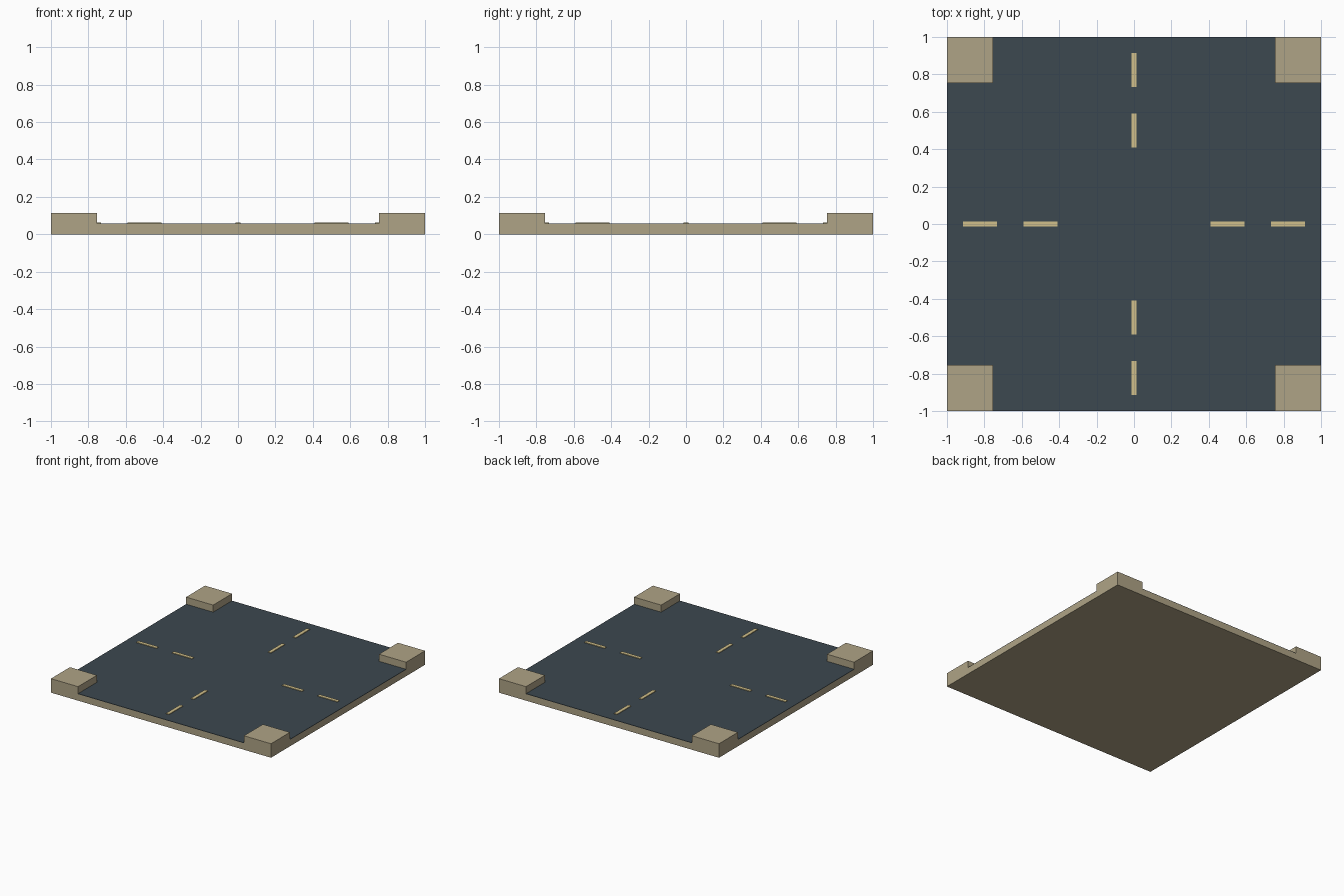
import bpy
import bmesh
from mathutils import Vector

if "Cube" in bpy.data.objects:
    bpy.data.objects.remove(bpy.data.objects["Cube"])


def material(name, rgb):
    m = bpy.data.materials.new(name)
    m.diffuse_color = (*rgb, 1)
    m.use_nodes = True
    m.node_tree.nodes["Principled BSDF"].inputs["Base Color"].default_value = m.diffuse_color
    return m


STONE = material("stone", (0.43, 0.37, 0.24))
ASPHALT = material("asphalt", (0.045, 0.065, 0.08))
PAINT = material("road_paint", (0.64, 0.53, 0.26))

HALF = 1.0        # half width of the tile
ROAD = 0.754      # half width of each road
BASE_TOP = 0.054
ROAD_TOP = 0.057


def finish(name, bm, mat):
    bmesh.ops.recalc_face_normals(bm, faces=bm.faces)
    mesh = bpy.data.meshes.new(name)
    bm.to_mesh(mesh)
    bm.free()
    mesh.materials.append(mat)
    obj = bpy.data.objects.new(name, mesh)
    bpy.context.collection.objects.link(obj)
    return obj


def box(name, lo, hi, mat):
    lo, hi = Vector(lo), Vector(hi)
    bm = bmesh.new()
    bmesh.ops.create_cube(bm, size=1)
    bmesh.ops.scale(bm, vec=hi - lo, verts=bm.verts)
    bmesh.ops.translate(bm, vec=(lo + hi) / 2, verts=bm.verts)
    return finish(name, bm, mat)


# Ground slab
box("base_slab", (-HALF, -HALF, 0), (HALF, HALF, BASE_TOP), STONE)

# Cross-shaped road surface, one extruded outline
bm = bmesh.new()
outline = []
for sx, sy in ((1, 1), (-1, 1), (-1, -1), (1, -1)):
    corner = [(HALF, ROAD), (ROAD, ROAD), (ROAD, HALF)]
    if sx * sy < 0:
        corner.reverse()
    outline += [bm.verts.new((sx * x, sy * y, BASE_TOP)) for x, y in corner]
face = bm.faces.new(outline)
ext = bmesh.ops.extrude_face_region(bm, geom=[face], use_keep_orig=True)
top = [v for v in ext["geom"] if isinstance(v, bmesh.types.BMVert)]
bmesh.ops.translate(bm, vec=(0, 0, ROAD_TOP - BASE_TOP), verts=top)
finish("road_surface", bm, ASPHALT)

# Raised pavement corners
for sx in (-1, 1):
    for sy in (-1, 1):
        xs = sorted((sx * ROAD, sx * HALF))
        ys = sorted((sy * ROAD, sy * HALF))
        box("pavement_corner", (xs[0], ys[0], BASE_TOP),
            (xs[1], ys[1], 0.115), STONE)

# Centre-line dashes on all four arms
for c in (-0.823, -0.5, 0.5, 0.823):
    a, b, w = c - 0.091, c + 0.091, 0.014
    box("lane_dash_x", (a, -w, ROAD_TOP), (b, w, 0.062), PAINT)
    box("lane_dash_y", (-w, a, ROAD_TOP), (w, b, 0.062), PAINT)
